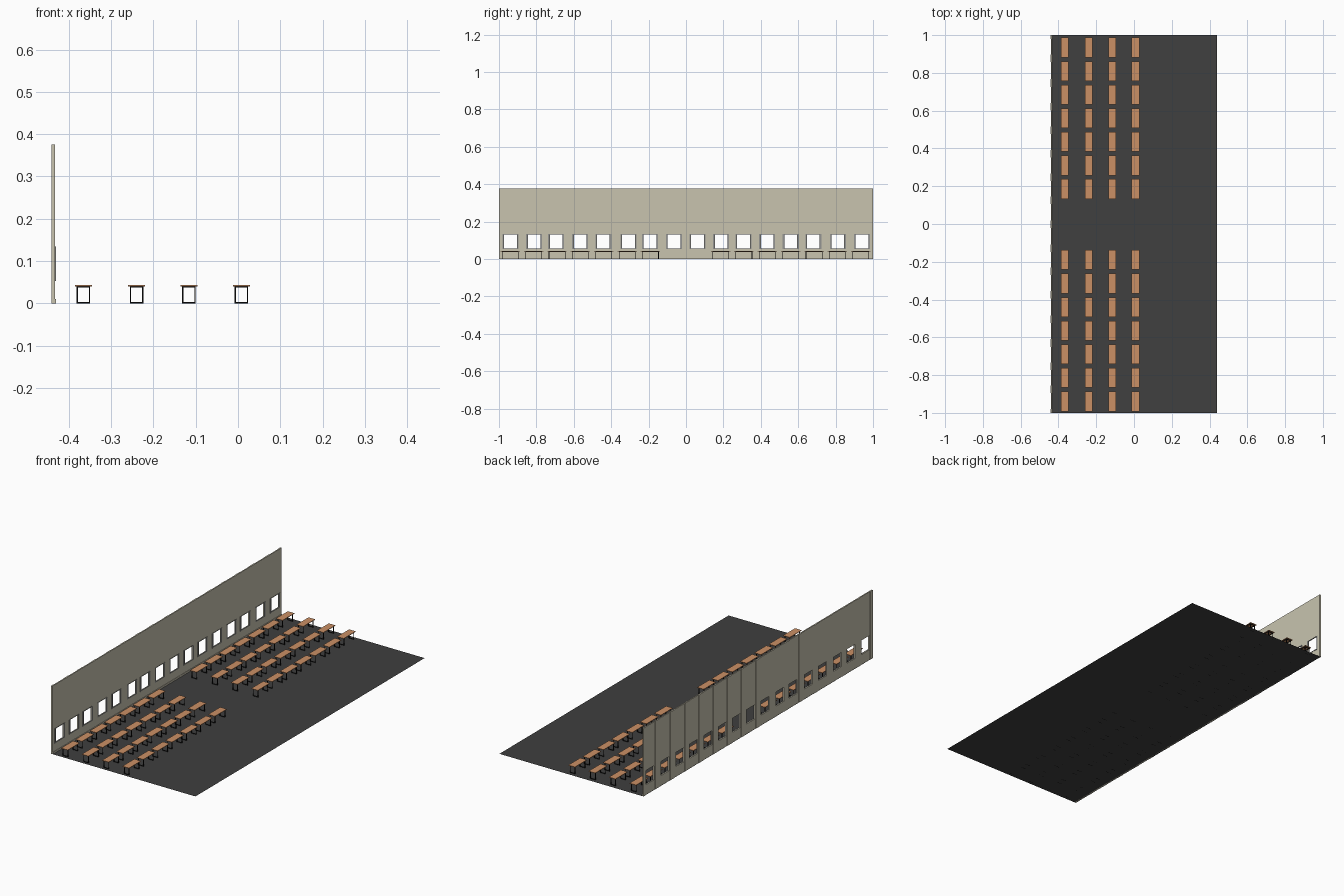
import bpy, bmesh
from mathutils import Matrix

if "Cube" in bpy.data.objects:
    bpy.data.objects.remove(bpy.data.objects["Cube"])


def material(name, rgb):
    m = bpy.data.materials.new(name)
    m.diffuse_color = (*rgb, 1)
    m.use_nodes = True
    m.node_tree.nodes["Principled BSDF"].inputs["Base Color"].default_value = m.diffuse_color
    return m


BEIGE = material("beige_plaster", (0.58, 0.55, 0.43))
DARK = material("dark_floor", (0.05, 0.05, 0.05))
WOOD = material("orange_wood", (0.60, 0.28, 0.13))
BLACK = material("black_metal", (0.004, 0.004, 0.004))
GREY = material("grey_frame", (0.30, 0.30, 0.29))


def finish(name, bm, mat):
    me = bpy.data.meshes.new(name)
    bm.to_mesh(me)
    bm.free()
    me.materials.append(mat)
    ob = bpy.data.objects.new(name, me)
    bpy.context.collection.objects.link(ob)
    return ob


def box(bm, x0, x1, y0, y1, z0, z1):
    mat = Matrix.Translation(((x0 + x1) / 2, (y0 + y1) / 2, (z0 + z1) / 2)) \
        @ Matrix.Diagonal((x1 - x0, y1 - y0, z1 - z0, 1))
    bmesh.ops.create_cube(bm, size=1, matrix=mat)


# Floor: a single sheet
bm = bmesh.new()
bm.faces.new([bm.verts.new(p) for p in
              ((-0.44, -1, 0), (0.44, -1, 0), (0.44, 1, 0), (-0.44, 1, 0))])
finish("floor", bm, DARK)

# Wall with window openings: grid of faces, then given thickness
WINDOWS = [-0.938, -0.812, -0.694, -0.566, -0.442, -0.308, -0.193, -0.064,
           0.062, 0.188, 0.308, 0.434, 0.56, 0.681, 0.812, 0.941]
HALF, SILL, HEAD, TOP = 0.035, 0.056, 0.134, 0.376
BACK, FACE = -0.439, -0.433
ys = [-1] + [w + s * HALF for w in WINDOWS for s in (-1, 1)] + [1]
zs = [0, SILL, HEAD, TOP]
bm = bmesh.new()
grid = [[bm.verts.new((FACE, y, z)) for z in zs] for y in ys]
for i in range(len(ys) - 1):
    for j in range(3):
        if j == 1 and i % 2:
            continue
        bm.faces.new((grid[i][j], grid[i + 1][j], grid[i + 1][j + 1], grid[i][j + 1]))
ext = bmesh.ops.extrude_face_region(bm, geom=bm.faces[:], use_keep_orig=True)
bmesh.ops.translate(bm, vec=(BACK - FACE, 0, 0),
                    verts=[v for v in ext["geom"] if isinstance(v, bmesh.types.BMVert)])
bmesh.ops.recalc_face_normals(bm, faces=bm.faces[:])
finish("wall", bm, BEIGE)

# Shallow strips on the outside of the wall, between windows
bm = bmesh.new()
for a, b in zip(WINDOWS, WINDOWS[1:]):
    c = (a + b) / 2
    box(bm, BACK - 0.002, BACK, c - 0.02, c + 0.02, 0, TOP)
for s in (-1, 1):
    box(bm, BACK - 0.002, BACK, min(s, s * 0.98), max(s, s * 0.98), 0, TOP)
finish("wall_strips", bm, BEIGE)

# Skirting along the inside
bm = bmesh.new()
box(bm, FACE, -0.431, -1, 1, 0, 0.01)
finish("skirting", bm, BEIGE)

# Window frames
bm = bmesh.new()
for w in WINDOWS:
    for s in (-1, 1):
        a, b = sorted((w + s * (HALF - 0.001), w + s * (HALF + 0.008)))
        box(bm, FACE - 0.001, -0.431, a, b, 0.053, HEAD)
    box(bm, FACE - 0.001, -0.431, w - HALF, w + HALF, 0.053, SILL + 0.001)
    box(bm, FACE - 0.001, -0.431, w - HALF, w + HALF, HEAD - 0.002, HEAD)
finish("window_frames", bm, GREY)

# Desks: wooden tops on looped metal end frames joined by rails
tops, frames = bmesh.new(), bmesh.new()
T = 0.003
for x in (-0.366, -0.240, -0.116, 0.008):
    for side, start in ((1, 0.185), (-1, -0.190)):
        for k in range(7):
            y = start + side * 0.1249 * k
            box(tops, x - 0.02, x + 0.02, y - 0.052, y + 0.052, 0.040, 0.043)
            for s in (-1, 1):
                e = y + s * 0.043
                e0, e1 = e - T / 2, e + T / 2
                for d in (-1, 1):
                    lx = x + d * 0.0145
                    box(frames, lx - T / 2, lx + T / 2, e0, e1, 0, 0.040)
                for z in (0, 0.040 - T):
                    box(frames, x - 0.013, x + 0.013, e0, e1, z, z + T)
            for d in (-1, 1):
                lx = x + d * 0.0145
                box(frames, lx - T / 2, lx + T / 2, y - 0.0415, y + 0.0415, 0.037, 0.040)
finish("desk_tops", tops, WOOD)
finish("desk_frames", frames, BLACK)
